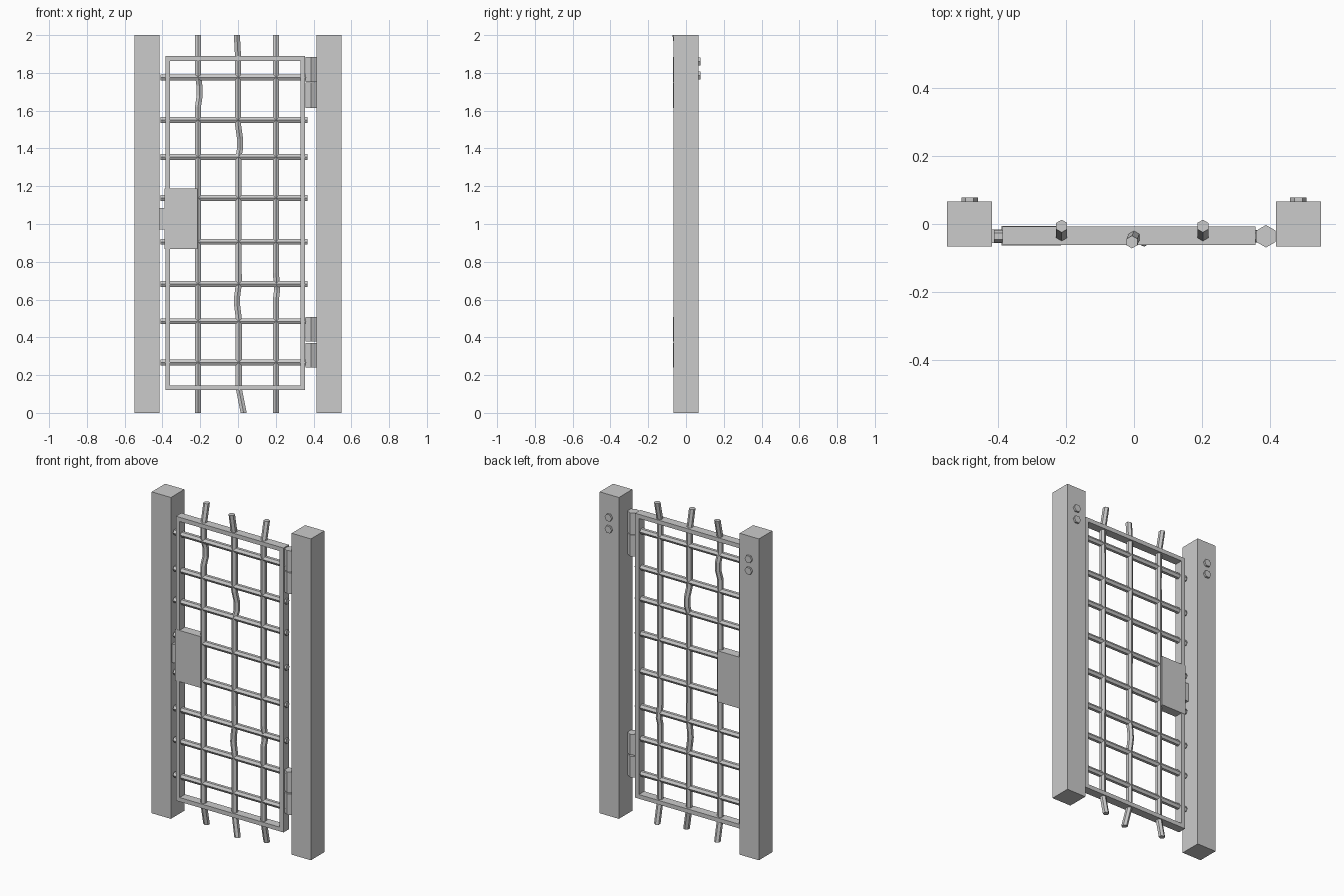
import bpy, bmesh
from math import pi, cos, sin
from mathutils import Vector

if "Cube" in bpy.data.objects:
    bpy.data.objects.remove(bpy.data.objects["Cube"])

YC = -0.036   # depth of the gate plane


def finish(name, bm):
    bmesh.ops.recalc_face_normals(bm, faces=bm.faces)
    me = bpy.data.meshes.new(name)
    bm.to_mesh(me)
    bm.free()
    ob = bpy.data.objects.new(name, me)
    bpy.context.collection.objects.link(ob)
    return ob


def box(name, x0, x1, y0, y1, z0, z1):
    bm = bmesh.new()
    bmesh.ops.create_cube(bm, size=1)
    for v in bm.verts:
        v.co = Vector(((x0 + x1) / 2 + v.co.x * (x1 - x0),
                       (y0 + y1) / 2 + v.co.y * (y1 - y0),
                       (z0 + z1) / 2 + v.co.z * (z1 - z0)))
    return finish(name, bm)


def sweep(name, points, r, u, w):
    """Six-sided rod through points; ring spans axes u and w, corner on u."""
    bm = bmesh.new()
    u, w = Vector(u), Vector(w)
    rings = []
    for p in points:
        rings.append([bm.verts.new(Vector(p) + r * (cos(i * pi / 3) * u + sin(i * pi / 3) * w))
                      for i in range(6)])
    for a, b in zip(rings, rings[1:]):
        for i in range(6):
            j = (i + 1) % 6
            bm.faces.new((a[i], a[j], b[j], b[i]))
    bm.faces.new(rings[0])
    bm.faces.new(rings[-1])
    return finish(name, bm)


X, Y, Z = (1, 0, 0), (0, 1, 0), (0, 0, 1)

# Posts with a pair of hex bolts on the back
for side, s in (("left", -1), ("right", 1)):
    xc = s * 0.482
    box(side + "_post", xc - 0.066, xc + 0.066, -0.066, 0.066, 0, 2)
    for k, z in enumerate((1.86, 1.787)):
        sweep(f"{side}_bolt_{k}", [(xc, 0.06, z), (xc, 0.078, z)], 0.024, X, Z)

# Rectangular gate frame, one mitred loop
bm = bmesh.new()
loops = []
for inset, y in ((0, -0.061), (0, -0.008), (0.026, -0.008), (0.026, -0.061)):
    a, b, c, d = -0.385 + inset, 0.356 - inset, 0.12 + inset, 1.89 - inset
    loops.append([bm.verts.new(p) for p in ((a, y, c), (b, y, c), (b, y, d), (a, y, d))])
for k in range(4):
    p, q = loops[k], loops[(k + 1) % 4]
    for i in range(4):
        j = (i + 1) % 4
        bm.faces.new((p[i], p[j], q[j], q[i]))
finish("gate_frame", bm)

# Horizontal bars
for k, z in enumerate((0.267, 0.485, 0.682, 0.906, 1.138, 1.355, 1.55, 1.776)):
    sweep(f"cross_bar_{k}", [(-0.41, YC, z), (0.367, YC, z)], 0.018, Y, Z)

# Upright rods with kinks and splayed ends
left = [(-0.212, -0.006, 0), (-0.212, YC, 0.14), (-0.212, YC, 1.62), (-0.203, -0.026, 1.68),
        (-0.204, -0.026, 1.73), (-0.212, YC, 1.79), (-0.212, YC, 1.87), (-0.212, -0.006, 2)]
middle = [(0.03, -0.048, 0), (0.004, YC, 0.13), (0.004, YC, 0.50), (-0.006, -0.036, 0.58),
          (-0.004, -0.036, 0.62), (0.004, YC, 0.68), (0.002, YC, 1.35), (0.011, -0.026, 1.40),
          (0.011, -0.026, 1.45), (0.001, YC, 1.52), (0.001, YC, 1.87), (-0.006, -0.053, 2)]
right = [(0.202, -0.006, 0), (0.202, YC, 0.14), (0.202, YC, 0.61), (0.207, -0.03, 0.65),
         (0.201, -0.036, 0.74), (0.202, YC, 1.87), (0.202, -0.006, 2)]
for name, pts in (("left_rod", left), ("middle_rod", middle), ("right_rod", right)):
    sweep(name, pts, 0.0185, Y, X)

# Lock case and latch reaching the post
box("lock_case", -0.388, -0.214, -0.063, -0.006, 0.868, 1.187)
box("latch", -0.418, -0.38, -0.056, -0.016, 0.97, 1.085)

# Hinge knuckles
for k, (z0, z1) in enumerate(((0.24, 0.37), (0.378, 0.508), (1.615, 1.748), (1.752, 1.885))):
    sweep(f"hinge_knuckle_{k}", [(0.387, YC, z0), (0.387, YC, z1)], 0.033, Y, X)
